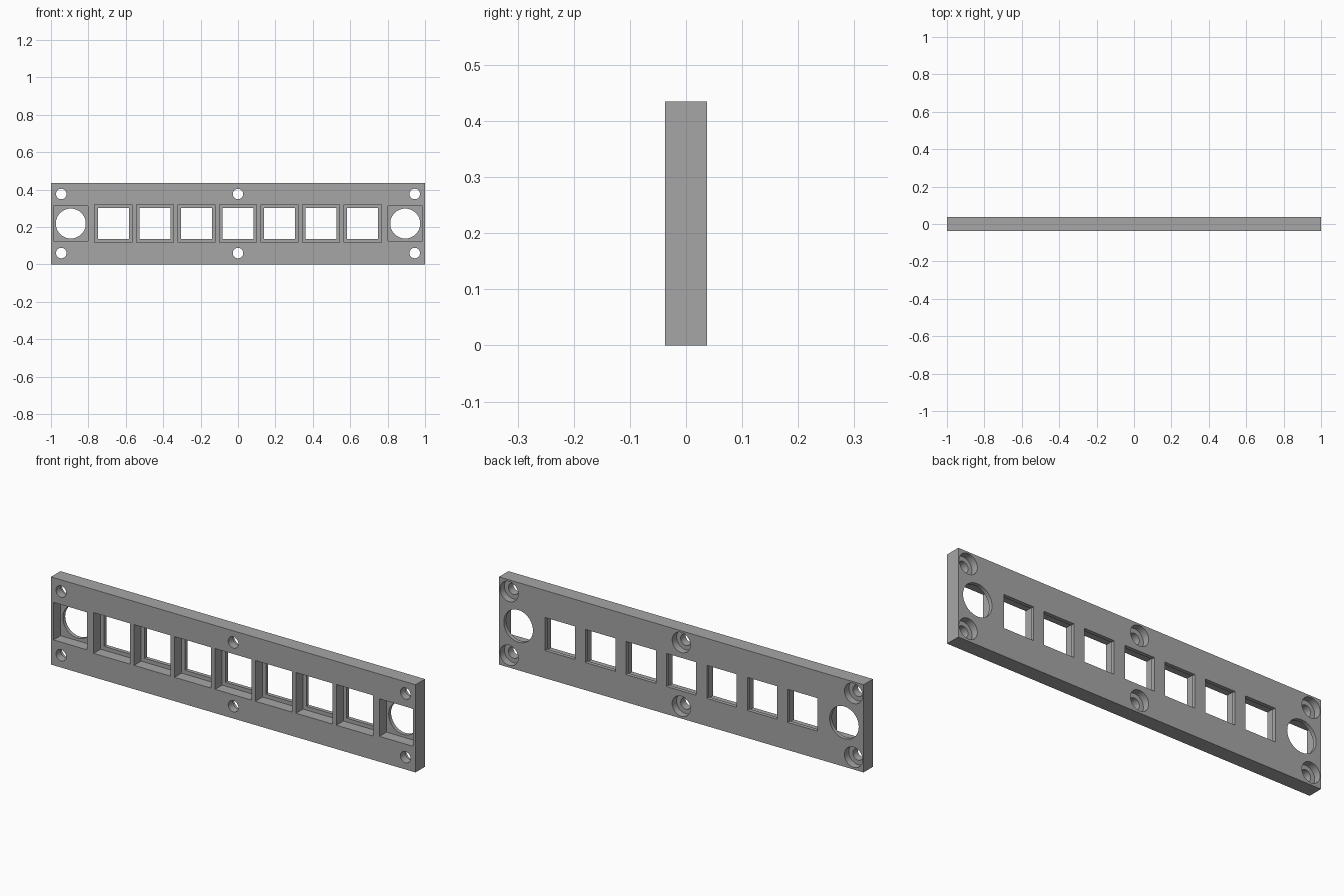
import bpy
import bmesh
from math import radians
from mathutils import Matrix, Vector

if "Cube" in bpy.data.objects:
    bpy.data.objects.remove(bpy.data.objects["Cube"], do_unlink=True)

HEIGHT, DEPTH = 0.435, 0.074
FRONT, BACK = -DEPTH / 2, DEPTH / 2
MID = HEIGHT / 2
LEDGE = 0.018        # y where the front pockets end
SEAT = 0.002         # y where the screw head recesses begin
OVER = 0.05          # cutter overshoot

grey = bpy.data.materials.new("plain grey")
grey.use_nodes = True
colour = (0.38, 0.38, 0.38, 1)
grey.diffuse_color = colour
grey.node_tree.nodes["Principled BSDF"].inputs["Base Color"].default_value = colour


def add_box(bm, x, z, width, height, y0, y1):
    place = Matrix.Translation((x, (y0 + y1) / 2, z))
    size = Matrix.Diagonal(Vector((width, y1 - y0, height, 1)))
    bmesh.ops.create_cube(bm, size=1, matrix=place @ size)


def add_cylinder(bm, x, z, radius, y0, y1):
    place = Matrix.Translation((x, (y0 + y1) / 2, z))
    bmesh.ops.create_cone(bm, cap_ends=True, segments=48, radius1=radius,
                          radius2=radius, depth=y1 - y0,
                          matrix=place @ Matrix.Rotation(radians(90), 4, "X"))


def make_object(name, bm):
    bmesh.ops.recalc_face_normals(bm, faces=bm.faces)
    mesh = bpy.data.meshes.new(name)
    bm.to_mesh(mesh)
    bm.free()
    mesh.materials.append(grey)
    obj = bpy.data.objects.new(name, mesh)
    bpy.context.collection.objects.link(obj)
    return obj


# Solid panel
bm = bmesh.new()
add_box(bm, 0, MID, 2, HEIGHT, FRONT, BACK)
panel = make_object("panel", bm)

windows = [i * 0.222 for i in range(-3, 4)]
screws = [(x, z) for x in (-0.945, 0, 0.945) for z in (0.061, 0.377)]

# Recesses: square pockets in the front, screw head seats in the back
recess = bmesh.new()
for x in windows:
    add_box(recess, x, 0.219, 0.2, 0.202, FRONT - OVER, LEDGE)
for x in (-0.894, 0.894):
    add_box(recess, x, 0.219, 0.184, 0.186, FRONT - OVER, LEDGE)
for x, z in screws:
    add_cylinder(recess, x, z, 0.05, SEAT, BACK + OVER)

# Openings that pass right through
opening = bmesh.new()
for x in windows:
    add_box(opening, x, 0.219, 0.164, 0.164, FRONT - OVER, BACK + OVER)
for x in (-0.894, 0.894):
    add_cylinder(opening, x, 0.219, 0.08, FRONT - OVER, BACK + OVER)
for x, z in screws:
    add_cylinder(opening, x, z, 0.028, FRONT - OVER, BACK + OVER)

# Cut the panel and discard the cutters
bpy.ops.object.select_all(action="DESELECT")
panel.select_set(True)
bpy.context.view_layer.objects.active = panel
for name, shape in (("recess_cutter", recess), ("opening_cutter", opening)):
    cutter = make_object(name, shape)
    cutter.hide_render = True
    cut = panel.modifiers.new(name, "BOOLEAN")
    cut.operation = "DIFFERENCE"
    cut.solver = "EXACT"
    cut.object = cutter
    bpy.ops.object.modifier_apply(modifier=cut.name)
    bpy.data.objects.remove(cutter, do_unlink=True)

bpy.ops.object.shade_smooth_by_angle(angle=radians(30))
